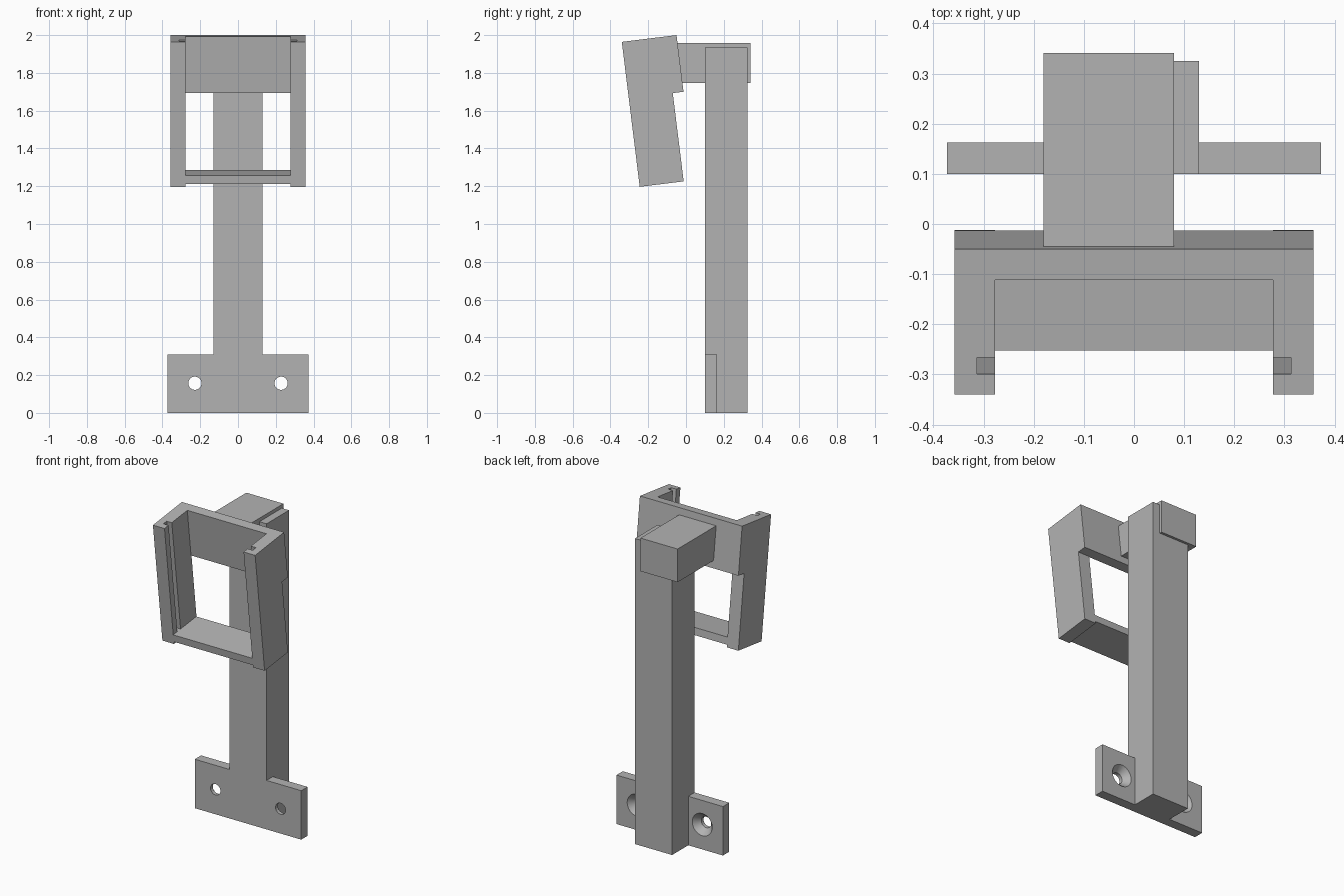
import bpy, bmesh, math
from mathutils import Matrix

if "Cube" in bpy.data.objects:
    bpy.data.objects.remove(bpy.data.objects["Cube"])

grey = bpy.data.materials.new("light_grey")
grey.diffuse_color = (0.45, 0.45, 0.45, 1)
grey.use_nodes = True
grey.node_tree.nodes["Principled BSDF"].inputs["Base Color"].default_value = grey.diffuse_color


def finish(name, bm):
    bmesh.ops.recalc_face_normals(bm, faces=bm.faces)
    mesh = bpy.data.meshes.new(name)
    bm.to_mesh(mesh)
    bm.free()
    mesh.materials.append(grey)
    obj = bpy.data.objects.new(name, mesh)
    bpy.context.collection.objects.link(obj)
    return obj


def box(name, x, y, z):
    """Box from (min, max) pairs."""
    bm = bmesh.new()
    bmesh.ops.create_cube(bm, size=1)
    for v in bm.verts:
        v.co = [r[0] if c < 0 else r[1] for r, c in zip((x, y, z), v.co)]
    return finish(name, bm)


def rod(name, x, z, y0, y1, r0, r1):
    """Cylinder or cone along y, radius r0 at y0 and r1 at y1."""
    bm = bmesh.new()
    place = Matrix.Translation((x, (y0 + y1) / 2, z)) @ Matrix.Rotation(math.radians(-90), 4, 'X')
    bmesh.ops.create_cone(bm, cap_ends=True, segments=32, radius1=r0, radius2=r1,
                          depth=y1 - y0, matrix=place)
    return finish(name, bm)


def combine(base, others, operation):
    """Boolean each helper into the base, then discard the helpers."""
    for other in others:
        mod = base.modifiers.new("join", 'BOOLEAN')
        mod.operation, mod.solver, mod.object = operation, 'EXACT', other
        bpy.context.view_layer.update()
        graph = bpy.context.evaluated_depsgraph_get()
        mesh = bpy.data.meshes.new_from_object(base.evaluated_get(graph))
        base.modifiers.clear()
        base.data = mesh
        bpy.data.objects.remove(other)


def smooth(obj):
    bpy.ops.object.select_all(action='DESELECT')
    obj.select_set(True)
    bpy.context.view_layer.objects.active = obj
    bpy.ops.object.shade_smooth_by_angle(angle=math.radians(30))


# Stand: upright post with a foot plate and an offset top arm
stand = box("stand", (-0.13, 0.13), (0.10, 0.325), (0, 1.935))
combine(stand, [
    box("foot_plate", (-0.373, 0.373), (0.10, 0.163), (0, 0.31)),
    box("top_arm", (-0.18, 0.08), (-0.06, 0.341), (1.747, 1.957)),
], 'UNION')

# Countersunk screw holes, wide at the back
cutters = []
for sx in (-1, 1):
    cutters.append(rod("screw_hole", sx * 0.228, 0.157, 0.05, 0.15, 0.035, 0.035))
    cutters.append(rod("countersink", sx * 0.228, 0.157, 0.123, 0.168, 0.035, 0.0745))
combine(stand, cutters, 'DIFFERENCE')
smooth(stand)

# Holder frame, built upright with its front at y = 0, then tilted back
TOP = 0.773
frame = box("holder_frame", (-0.358, 0.358), (0.23, 0.292), (0.471, TOP))
combine(frame, [box("side_wall", sorted((s * 0.277, s * 0.358)), (0, 0.2345), (0, TOP))
                for s in (-1, 1)]
        + [box("bottom_rail", (-0.30, 0.30), (0, 0.232), (0.015, 0.061))], 'UNION')

# Slide grooves in the inner faces of the side walls, open at the top
combine(frame, [box("groove", sorted((s * 0.26, s * 0.313)), (0.041, 0.074), (0.061, TOP + 0.1))
                for s in (-1, 1)], 'DIFFERENCE')
frame.location = (0, -0.245, 1.197)
frame.rotation_euler.x = math.radians(7.05)
